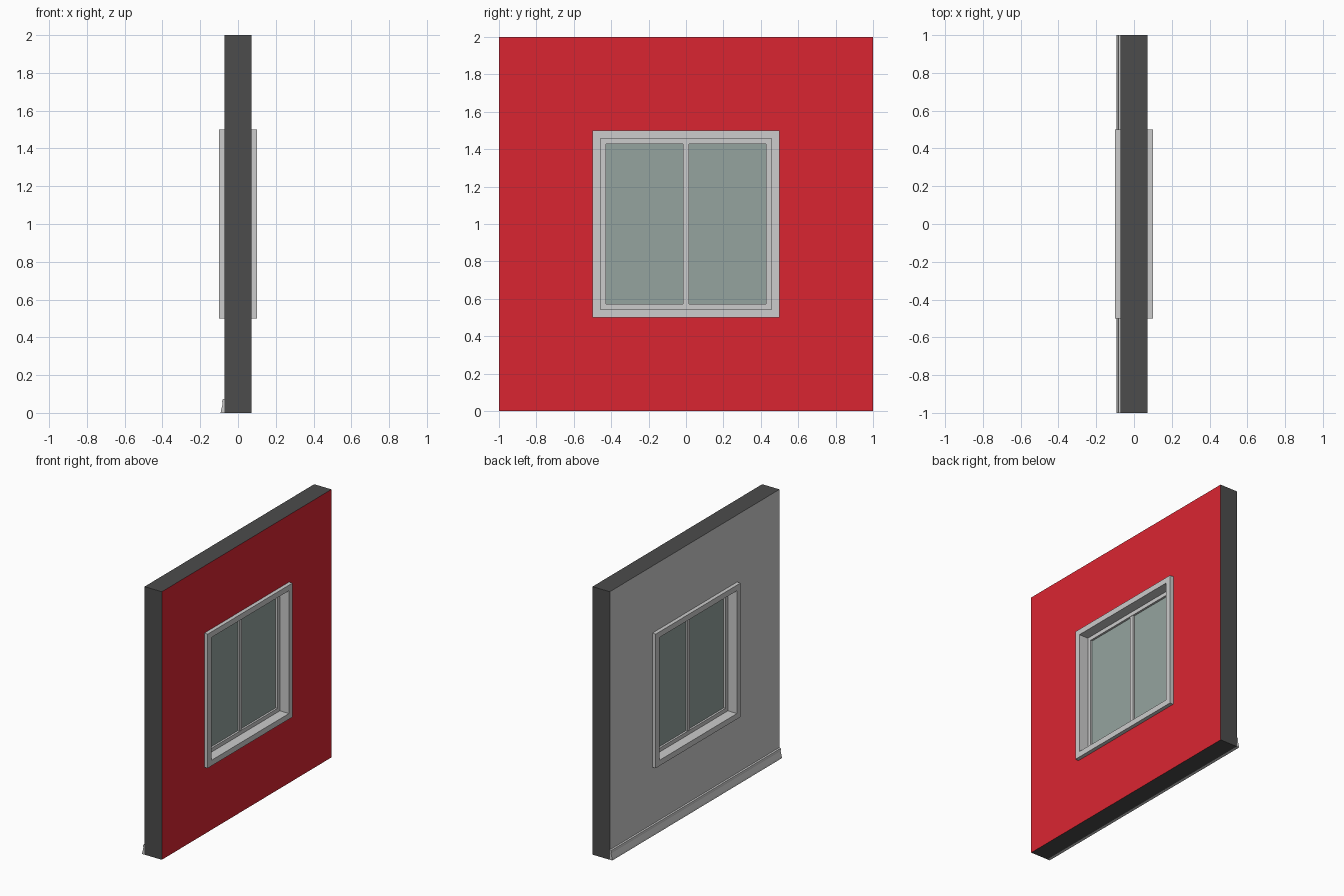
import bpy, bmesh

if "Cube" in bpy.data.objects:
    bpy.data.objects.remove(bpy.data.objects["Cube"])


def material(name, r, g, b):
    """Flat colour given as 0-255 display values, stored as linear."""
    def lin(v):
        v /= 255
        return v / 12.92 if v <= 0.04045 else ((v + 0.055) / 1.055) ** 2.4
    m = bpy.data.materials.new(name)
    m.diffuse_color = (lin(r), lin(g), lin(b), 1)
    m.use_nodes = True
    m.node_tree.nodes["Principled BSDF"].inputs["Base Color"].default_value = m.diffuse_color
    return m


RED = material("red_paint", 218, 37, 49)
PLASTER = material("interior_plaster", 206, 206, 206)
DARK = material("dark_wall_core", 76, 76, 76)
FRAME = material("window_grey", 204, 204, 204)
GLASS = material("glass_green_grey", 149, 164, 159)
CZ = 1.0  # height of the window centre


def finish(name, bm, mats):
    bmesh.ops.recalc_face_normals(bm, faces=bm.faces)
    me = bpy.data.meshes.new(name)
    bm.to_mesh(me)
    bm.free()
    for m in mats:
        me.materials.append(m)
    ob = bpy.data.objects.new(name, me)
    bpy.context.collection.objects.link(ob)
    return ob


def ring(name, outer, inner, depth, mats):
    """Square frame with a square hole, facing along x."""
    bm = bmesh.new()
    corners = [(-1, -1), (1, -1), (1, 1), (-1, 1)]
    rows = [[bm.verts.new((x, a * h, CZ + b * h)) for a, b in corners]
            for x, h in ((-depth, outer), (depth, outer), (depth, inner), (-depth, inner))]
    for k in range(4):
        p, q = rows[k], rows[(k + 1) % 4]
        for i in range(4):
            j = (i + 1) % 4
            bm.faces.new((p[i], p[j], q[j], q[i]))
    return finish(name, bm, mats)


def box(name, size, mat):
    bm = bmesh.new()
    bmesh.ops.create_cube(bm, size=1)
    for v in bm.verts:
        v.co = (v.co.x * size[0], v.co.y * size[1], CZ + v.co.z * size[2])
    return finish(name, bm, [mat])


# Wall with window opening: red outside, plaster inside, dark cut edges
wall = ring("wall", 1.0, 0.48, 0.0715, [DARK, RED, PLASTER])
for p in wall.data.polygons:
    p.material_index = 1 if p.normal.x > 0.5 else 2 if p.normal.x < -0.5 else 0

# Window: casing through the wall, recessed sash, central mullion, glass
ring("window_casing", 0.5, 0.458, 0.1, [FRAME])
ring("window_sash", 0.459, 0.429, 0.025, [FRAME])
box("window_mullion", (0.046, 0.032, 0.86), FRAME)
box("window_glass", (0.02, 0.862, 0.862), GLASS)

# Skirting board: moulded profile swept along the inside of the wall
profile = [(-0.0705, 0), (-0.092, 0), (-0.09, 0.012), (-0.081, 0.05),
           (-0.084, 0.06), (-0.082, 0.071), (-0.0705, 0.075)]
bm = bmesh.new()
face = bm.faces.new([bm.verts.new((x, -1, z)) for x, z in profile])
ext = bmesh.ops.extrude_face_region(bm, geom=[face], use_keep_orig=True)
bmesh.ops.translate(bm, vec=(0, 2, 0),
                    verts=[g for g in ext["geom"] if isinstance(g, bmesh.types.BMVert)])
finish("skirting_board", bm, [FRAME])
